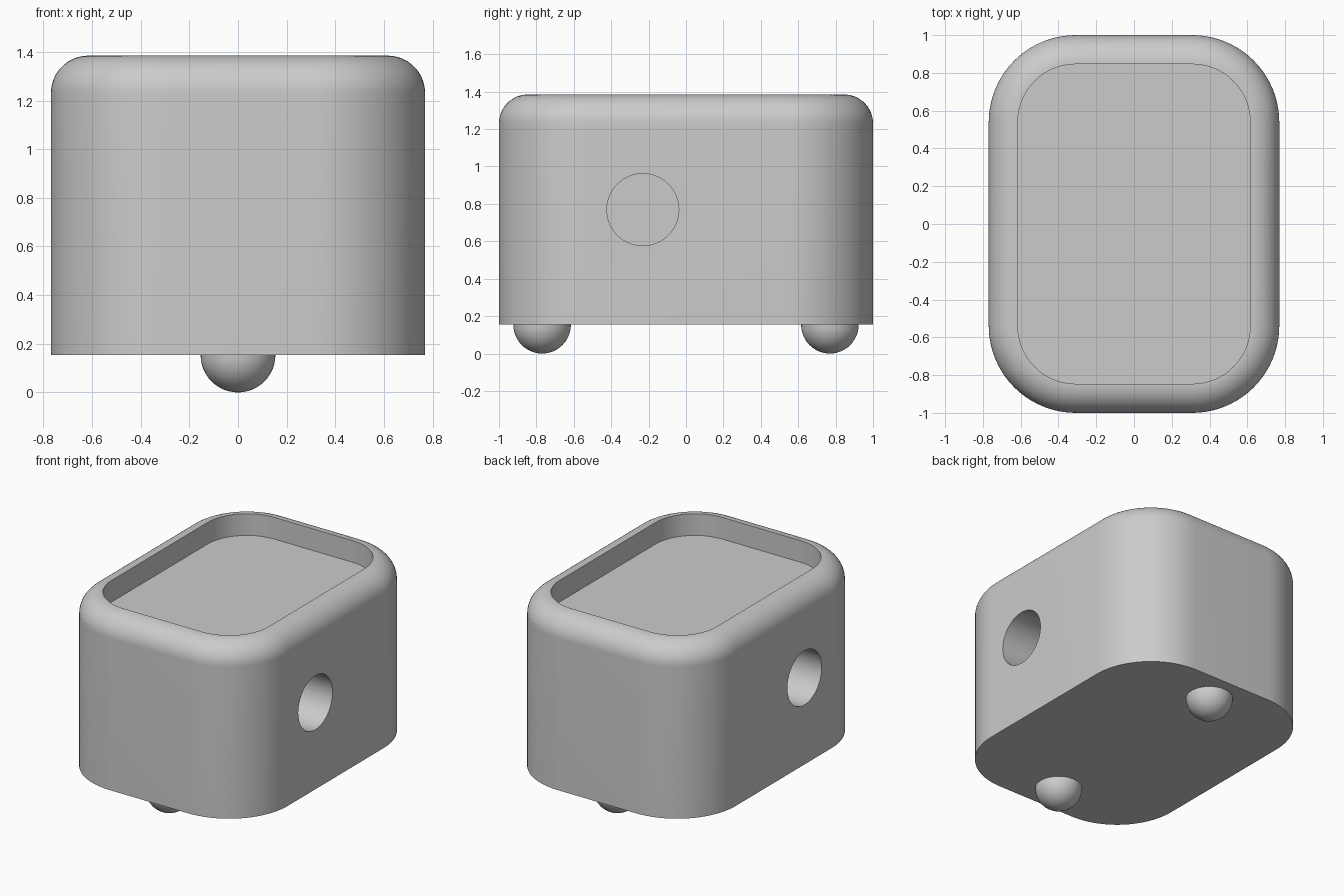
import bpy, bmesh
from math import sin, cos, pi, radians
from mathutils import Matrix

U = 2 / 13                      # design module
HALF_X, HALF_Y = 5 * U, 6.5 * U
CORNER = 3 * U
BOTTOM, TOP = U, 9 * U

cube = bpy.data.objects.get("Cube")
if cube:
    bpy.data.objects.remove(cube, do_unlink=True)

grey = bpy.data.materials.new("plain_grey")
grey.use_nodes = True
colour = (0.6, 0.6, 0.6, 1)
grey.diffuse_color = colour
grey.node_tree.nodes["Principled BSDF"].inputs["Base Color"].default_value = colour


def make_object(name, bm):
    bmesh.ops.recalc_face_normals(bm, faces=bm.faces)
    mesh = bpy.data.meshes.new(name)
    bm.to_mesh(mesh)
    bm.free()
    mesh.materials.append(grey)
    obj = bpy.data.objects.new(name, mesh)
    bpy.context.collection.objects.link(obj)
    return obj


def select_only(obj):
    bpy.ops.object.select_all(action='DESELECT')
    obj.select_set(True)
    bpy.context.view_layer.objects.active = obj


def smooth(obj):
    select_only(obj)
    bpy.ops.object.shade_smooth_by_angle(angle=radians(35))


def rounded_ring(bm, inset, z, steps=20):
    """Ring of vertices around a rounded rectangle."""
    radius = CORNER - inset
    ring = []
    for q, (sx, sy) in enumerate([(1, 1), (-1, 1), (-1, -1), (1, -1)]):
        for i in range(steps + 1):
            a = (q + i / steps) * pi / 2
            ring.append(bm.verts.new((sx * (HALF_X - CORNER) + radius * cos(a),
                                      sy * (HALF_Y - CORNER) + radius * sin(a), z)))
    return ring


# Body: straight wall, rounded shoulder, then recessed tray in the top
profile = [(0, BOTTOM)]
for i in range(17):
    a = i / 16 * pi / 2
    profile.append((U * (1 - cos(a)), TOP - U + U * sin(a)))
profile.append((U, TOP - U))
bm = bmesh.new()
rings = [rounded_ring(bm, inset, z) for inset, z in profile]
for low, high in zip(rings, rings[1:]):
    for i in range(len(low)):
        j = (i + 1) % len(low)
        bm.faces.new((low[i], low[j], high[j], high[i]))
bm.faces.new(rings[0][::-1])
bm.faces.new(rings[-1])
body = make_object("body", bm)

# Blind round hole in each long side
for side in (1, -1):
    bm = bmesh.new()
    place = Matrix.Translation((side * HALF_X, -1.5 * U, 5 * U)) @ Matrix.Rotation(pi / 2, 4, 'Y')
    bmesh.ops.create_cone(bm, cap_ends=True, segments=64, radius1=1.25 * U,
                          radius2=1.25 * U, depth=4 * U, matrix=place)
    cutter = make_object("hole_cutter", bm)
    cutter.hide_render = True
    cut = body.modifiers.new("side_hole", 'BOOLEAN')
    cut.operation = 'DIFFERENCE'
    cut.solver = 'EXACT'
    cut.object = cutter
    select_only(body)
    bpy.ops.object.modifier_apply(modifier=cut.name)
    bpy.data.objects.remove(cutter, do_unlink=True)
smooth(body)

# Half-ball feet under the front and back
for name, side in (("front_foot", -1), ("back_foot", 1)):
    bm = bmesh.new()
    bmesh.ops.create_uvsphere(bm, u_segments=48, v_segments=24, radius=U,
                              matrix=Matrix.Translation((0, side * 5 * U, U)))
    bmesh.ops.bisect_plane(bm, geom=bm.verts[:] + bm.edges[:] + bm.faces[:],
                           plane_co=(0, 0, U), plane_no=(0, 0, 1), clear_outer=True)
    smooth(make_object(name, bm))
